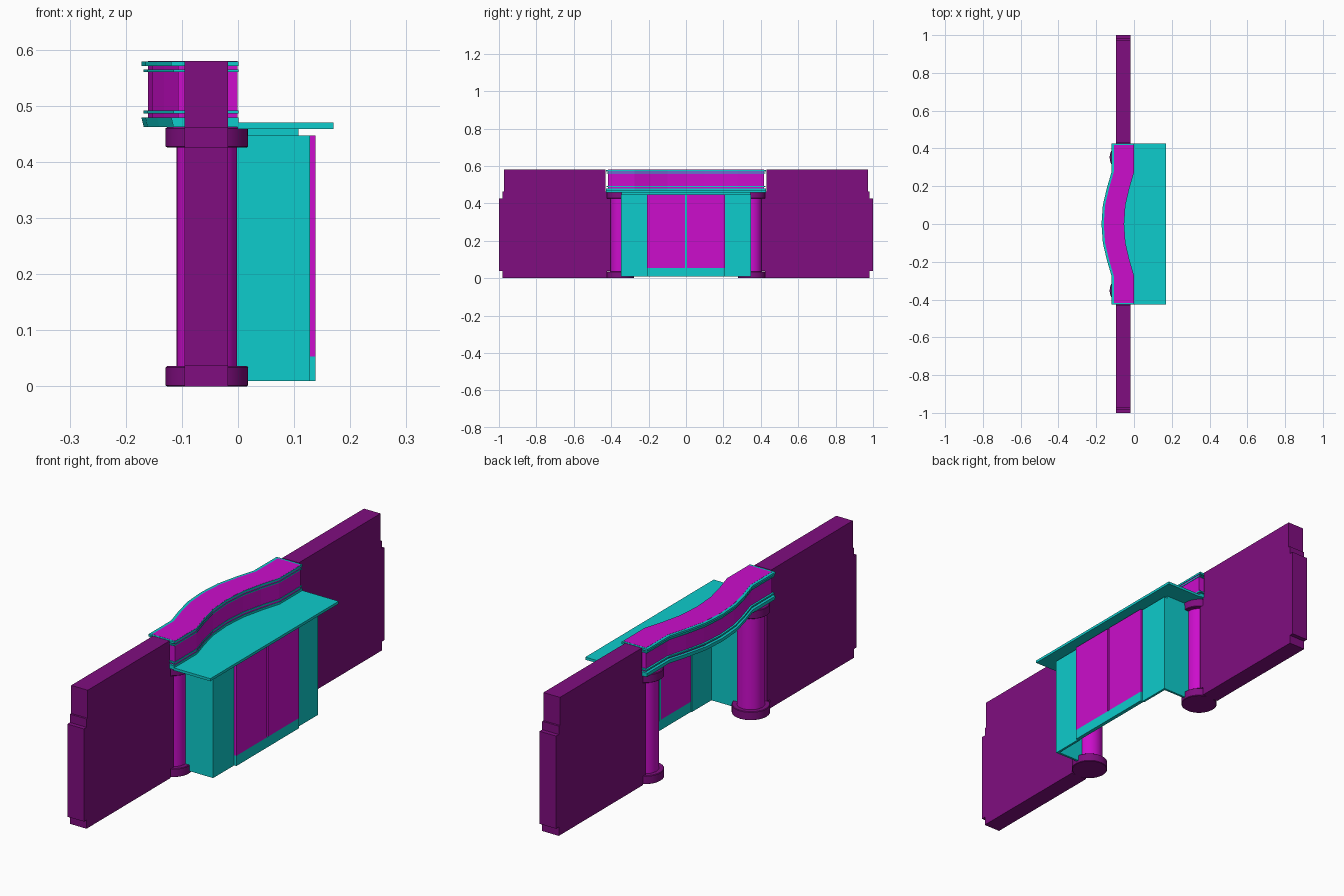
import bpy, bmesh, math

if "Cube" in bpy.data.objects:
    bpy.data.objects.remove(bpy.data.objects["Cube"])


def material(name, rgb):
    m = bpy.data.materials.new(name)
    m.diffuse_color = (*rgb, 1)
    m.use_nodes = True
    m.node_tree.nodes["Principled BSDF"].inputs["Base Color"].default_value = m.diffuse_color
    return m


PURPLE = material("bright_purple", (0.604, 0.004, 0.604))
DARK = material("dark_purple", (0.214, 0.004, 0.214))
TEAL = material("teal", (0.004, 0.604, 0.604))


def finish(name, bm, mat):
    bmesh.ops.recalc_face_normals(bm, faces=bm.faces)
    me = bpy.data.meshes.new(name)
    bm.to_mesh(me)
    bm.free()
    me.materials.append(mat)
    ob = bpy.data.objects.new(name, me)
    bpy.context.collection.objects.link(ob)
    return ob


def loft(name, lower, upper, mat):
    """Closed solid between two matching outlines."""
    bm = bmesh.new()
    a = [bm.verts.new(p) for p in lower]
    b = [bm.verts.new(p) for p in upper]
    bm.faces.new(a)
    bm.faces.new(b)
    n = len(a)
    for i in range(n):
        j = (i + 1) % n
        bm.faces.new((a[i], a[j], b[j], b[i]))
    return finish(name, bm, mat)


def box(name, x0, x1, y0, y1, z0, z1, mat):
    ring = [(x0, y0), (x1, y0), (x1, y1), (x0, y1)]
    return loft(name, [(x, y, z0) for x, y in ring], [(x, y, z1) for x, y in ring], mat)


def lathe(name, profile, cx, cy, sides, mat):
    bm = bmesh.new()
    rings = []
    for r, z in profile:
        rings.append([bm.verts.new((cx + r * math.cos(2 * math.pi * i / sides),
                                    cy + r * math.sin(2 * math.pi * i / sides), z))
                      for i in range(sides)])
    for lo, hi in zip(rings, rings[1:]):
        for i in range(sides):
            j = (i + 1) % sides
            bm.faces.new((lo[i], lo[j], hi[j], hi[i]))
    bm.faces.new(rings[0])
    bm.faces.new(rings[-1])
    ob = finish(name, bm, mat)
    bpy.context.view_layer.objects.active = ob
    ob.select_set(True)
    bpy.ops.object.shade_smooth_by_angle(angle=math.radians(35))
    ob.select_set(False)


# Bowed plan line shared by the header and the counter
HALF = [(0.0, -0.053), (0.10, -0.046), (0.19, -0.025), (0.275, 0.0)]


def bow(end):
    half = HALF + [(end, 0.0)]
    return [(x, -y) for y, x in reversed(half[1:])] + [(x, y) for y, x in half]


def header_outline(out, back, end, z):
    line = bow(end)
    return ([(x + back, y, z) for x, y in line] +
            [(x - 0.107 - out, y, z) for x, y in reversed(line)])


def header_band(name, z0, z1, out0, out1, back, end, mat):
    loft(name, header_outline(out0, back, end, z0),
         header_outline(out1, back, end, z1), mat)


# Side walls notched around the column silhouettes
inset = [(0.018, 0), (0.018, 0.037), (0, 0.037), (0, 0.427),
         (0.018, 0.427), (0.018, 0.462), (0.026, 0.462), (0.026, 0.58)]
wall = [(0.404 + d, z) for d, z in inset] + [(1.0 - d, z) for d, z in reversed(inset)]


def collar(z0, z1):
    return [(0.071, z0), (0.0735, z0 + 0.002), (0.0735, z1 - 0.002), (0.071, z1)]


# Walls, and columns with a dark base and capital
for side, s in (("left", -1), ("right", 1)):
    loft(side + "_wall", [(-0.095, s * y, z) for y, z in wall],
         [(-0.018, s * y, z) for y, z in wall], DARK)
    for part, profile, mat in (
            ("base", collar(0, 0.036), DARK),
            ("shaft", [(0.054, 0.036), (0.054, 0.426)], PURPLE),
            ("capital", collar(0.426, 0.462), DARK)):
        lathe(f"{side}_column_{part}", profile, -0.0555, s * 0.3525, 32, mat)

# Bowed header with its trim bands
header_band("header_body", 0.464, 0.58, 0, 0, -0.001, 0.418, PURPLE)
header_band("header_base_trim", 0.462, 0.479, 0.008, 0.012, 0.001, 0.427, TEAL)
header_band("header_lower_trim", 0.486, 0.492, 0.008, 0.008, 0.001, 0.425, TEAL)
header_band("header_upper_trim", 0.560, 0.565, 0.008, 0.008, 0.001, 0.425, TEAL)
header_band("header_top_trim", 0.571, 0.5795, 0.012, 0.012, 0.001, 0.427, TEAL)

# Counter top whose rear edge follows the header
plan = [(x - 0.001, y) for x, y in bow(0.427)] + [(0.17, 0.427), (0.17, -0.427)]
loft("counter_top", [(x, y, 0.459) for x, y in plan],
     [(x, y, 0.47) for x, y in plan], TEAL)

# Hollow cabinet, open at the back and bottom
for side, s in (("left", -1), ("right", 1)):
    box(side + "_cabinet_side", -0.002, 0.128, *sorted((s * 0.338, s * 0.348)), 0.01, 0.447, TEAL)
    box(side + "_front_panel", 0.118, 0.128, *sorted((s * 0.208, s * 0.338)), 0.01, 0.447, TEAL)
    box(side + "_neck_side", -0.002, 0.108, *sorted((s * 0.335, s * 0.345)), 0.445, 0.46, TEAL)
    box(side + "_door", 0.122, 0.138, *sorted((s * 0.005, s * 0.208)), 0.053, 0.447, PURPLE)
box("neck_front", 0.098, 0.108, -0.335, 0.335, 0.445, 0.46, TEAL)
box("cabinet_top_rail", 0.098, 0.128, -0.338, 0.338, 0.443, 0.4465, TEAL)
box("door_divider", 0.120, 0.130, -0.005, 0.005, 0.053, 0.447, TEAL)
box("kick_board", 0.122, 0.138, -0.208, 0.208, 0.01, 0.053, TEAL)
